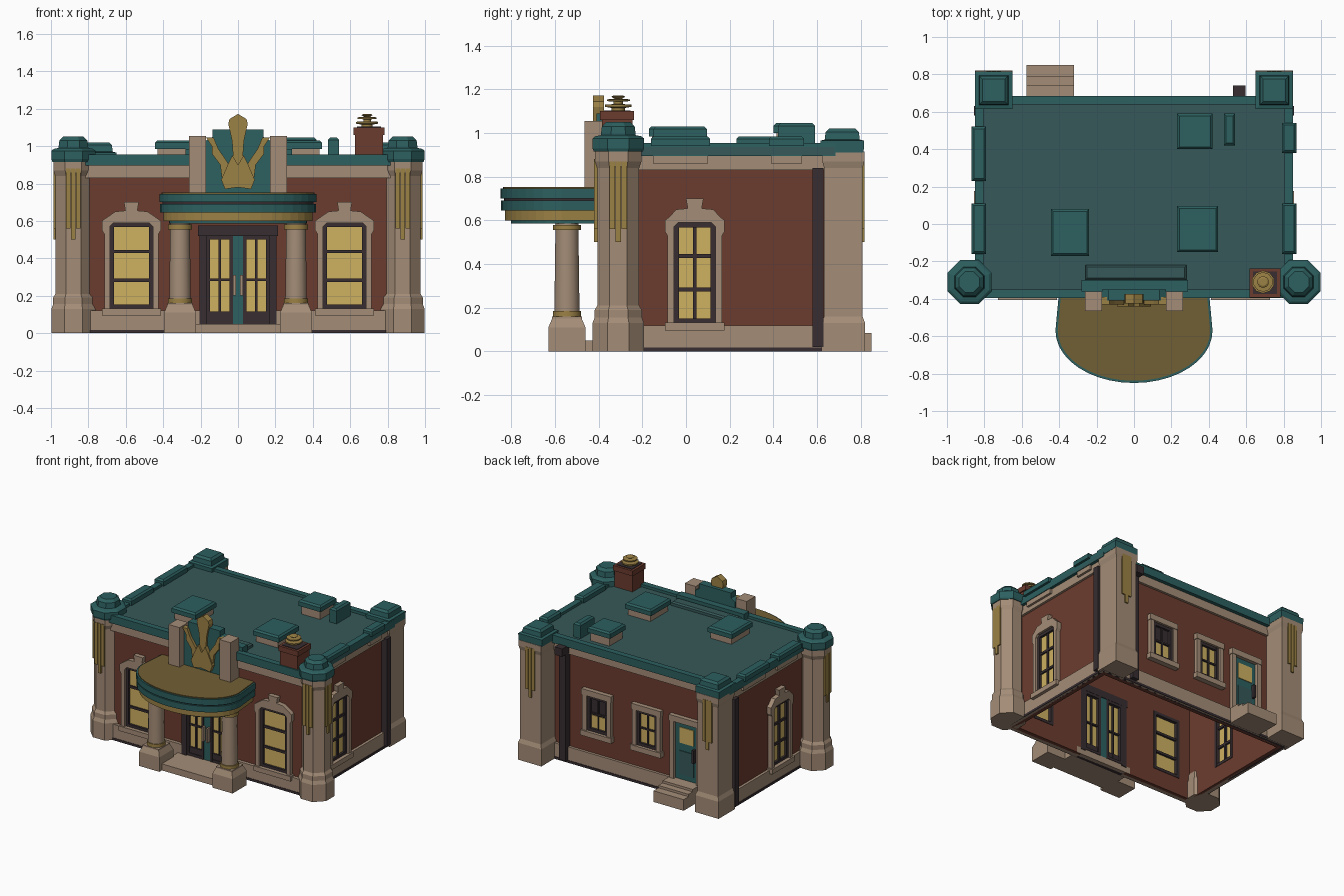
import bpy, bmesh, math
from mathutils import Matrix, Vector

if "Cube" in bpy.data.objects:
    bpy.data.objects.remove(bpy.data.objects["Cube"])

COL = dict(stone=(.37, .265, .185), brick=(.15, .045, .028), teal=(.026, .115, .115),
           roof_teal=(.038, .098, .10), dark=(.038, .027, .03), gold=(.33, .22, .06),
           glass_yellow=(.62, .44, .12), olive=(.17, .118, .035))
MAT = {}
for k, c in COL.items():
    MAT[k] = bpy.data.materials.new(k)
    MAT[k].diffuse_color = (*c, 1)
I = Matrix.Identity(4)


def finish(name, bm, mat, M=I):
    bm.transform(M)
    bmesh.ops.recalc_face_normals(bm, faces=bm.faces)
    me = bpy.data.meshes.new(name)
    bm.to_mesh(me)
    bm.free()
    me.materials.append(MAT[mat])
    ob = bpy.data.objects.new(name, me)
    bpy.context.collection.objects.link(ob)
    return ob


def skin(name, rings, mat, M=I):
    """Closed solid through equal-length rings of points."""
    bm = bmesh.new()
    vs = [[bm.verts.new(p) for p in r] for r in rings]
    n = len(vs[0])
    for a, b in zip(vs, vs[1:]):
        for i in range(n):
            bm.faces.new((a[i], a[(i + 1) % n], b[(i + 1) % n], b[i]))
    bm.faces.new(vs[0])
    bm.faces.new(vs[-1])
    return finish(name, bm, mat, M)


def box(name, x0, x1, y0, y1, z0, z1, mat, M=I, t=0):
    r = lambda z, t: [(x0 + t, y0 + t, z), (x1 - t, y0 + t, z), (x1 - t, y1 - t, z), (x0 + t, y1 - t, z)]
    rings = [r(z0, 0), r(z1, 0)] if not t else [r(z0, 0), r(z1 - t, 0), r(z1, t)]
    return skin(name, rings, mat, M)


def turned(name, x, y, n, prof, mat):
    """n-sided post; prof = (z, distance to flat side)."""
    c = math.cos(math.pi / n)
    ang = [(2 * i + 1) * math.pi / n for i in range(n)]
    ob = skin(name, [[(x + h / c * math.cos(a), y + h / c * math.sin(a), z) for a in ang] for z, h in prof], mat)
    if n > 8:
        for p in ob.data.polygons:
            p.use_smooth = len(p.vertices) == 4 and abs(p.normal.z) < .3
    return ob


def prism(name, pts, d0, d1, mat, M=I):
    """(x, z) outline extruded along y."""
    return skin(name, [[(x, d, z) for x, z in pts] for d in (d0, d1)], mat, M)


def shell(name, x, y0, y1, z0, z1, th, mat):
    """Open rectangular ring of wall."""
    bm = bmesh.new()
    o = [(-x, y0), (x, y0), (x, y1), (-x, y1)]
    i = [(-x + th, y0 + th), (x - th, y0 + th), (x - th, y1 - th), (-x + th, y1 - th)]
    L = [[bm.verts.new((*p, z)) for p in q] for q, z in ((o, z0), (o, z1), (i, z1), (i, z0))]
    for a, b in zip(L, L[1:] + L[:1]):
        for k in range(4):
            bm.faces.new((a[k], a[(k + 1) % 4], b[(k + 1) % 4], b[k]))
    return finish(name, bm, mat)


SIDE = dict(front=(0, .36), right=(90, .81), back=(180, .64), left=(-90, .81))


def on(side, u):
    a, d = SIDE[side]
    return Matrix.Rotation(math.radians(a), 4, 'Z') @ Matrix.Translation((u, -d, 0))


# --- walls, plinth, cornice, roof ---
walls = shell("brick_walls", .81, -.36, .64, 0, .91, .03, 'brick')
plinth = shell("stone_plinth", .83, -.385, .66, 0, .12, .03, 'stone')
shell("dark_footing", .834, -.388, .664, 0, .018, .03, 'dark')
shell("stone_cornice", .828, -.38, .658, .83, .905, .03, 'stone')
box("roof_slab", -.845, .85, -.39, .68, .90, .935, 'roof_teal')
shell("roof_rim", .85, -.395, .685, .895, .955, .045, 'teal')

cuts = []


def opening(side, u, w, z0, z1):
    cuts.append(box("cutter", -w, w, -.06, .06, z0, z1, 'dark', on(side, u)))


def lights(name, M, w, z0, z1, cols, rows, frame, bar=.012, edge=.022, pane='glass_yellow'):
    """Frame, glazing bars and pane filling an opening."""
    for s in (-1, 1):
        box(name + "_stile", s * w, s * (w - edge), -.018, .034, z0, z1, frame, M)
    for a, b in ((z0, z0 + edge), (z1 - edge, z1)):
        box(name + "_rail", -w, w, -.017, .033, a, b, frame, M)
    for i in range(1, cols):
        x = -w + 2 * w * i / cols
        box(name + "_bar", x - bar / 2, x + bar / 2, -.01, .022, z0, z1, frame, M)
    for j in range(1, rows):
        z = z0 + (z1 - z0) * j / rows
        box(name + "_bar", -w, w, -.011, .023, z - bar / 2, z + bar / 2, frame, M)
    box(name + "_pane", -w, w, 0, .008, z0, z1, pane, M)


# --- tall windows with shouldered stone surrounds and keystones ---
for side, u, w in (("front", -.57, .115), ("front", .57, .115), ("right", .04, .095), ("left", -.04, .095)):
    M, o = on(side, u), w + .042
    opening(side, u, w, .13, .59)
    half = [(.04, .70), (.032, .655), (.085, .65), (o - .02, .615), (o, .60), (o, .55), (o - .012, .53),
            (o - .012, .1), (w, .1), (w, .57), (w - .02, .59)]
    prism(side + "_window_surround", half + [(-x, z) for x, z in reversed(half)], -.034, 0, 'stone', M)
    box(side + "_window_sill", -o, o, -.045, 0, .095, .132, 'stone', M)
    lights(side + "_window", M, w, .13, .59, 1 if side == "front" else 2, 3, 'dark', .018)

# --- small rear windows ---
for u, pane in ((-.29, 'dark'), (.13, 'glass_yellow')):
    M = on("back", u)
    opening("back", u, .085, .29, .56)
    for s in (-1, 1):
        box("rear_window_jamb", s * .085, s * .12, -.03, 0, .25, .60, 'stone', M)
    box("rear_window_head", -.125, .125, -.034, 0, .56, .605, 'stone', M)
    box("rear_window_sill", -.13, .13, -.04, 0, .25, .29, 'stone', M)
    lights("rear_window", M, .085, .29, .56, 2, 2, 'dark', pane=pane)
    if pane == 'dark':
        box("rear_window_lit_pane", -.06, .06, -.005, .0, .315, .41, 'glass_yellow', M)

# --- rear service door and steps ---
M = on("back", .46)
opening("back", .46, .095, .11, .56)
for s in (-1, 1):
    box("rear_door_jamb", s * .095, s * .13, -.03, 0, .08, .60, 'stone', M)
box("rear_door_head", -.135, .135, -.034, 0, .56, .605, 'stone', M)
box("rear_door_leaf", -.095, .095, -.006, .02, .11, .56, 'teal', M)
box("rear_door_pane", -.06, .06, -.012, -.005, .40, .52, 'glass_yellow', M)
box("rear_door_panel", -.06, .06, -.012, -.005, .16, .34, 'roof_teal', M)
box("rear_door_handle", .06, .078, -.035, 0, .28, .38, 'dark', M)
for i, y in enumerate((.85, .79, .74)):
    box("rear_step", -.575, -.32, .64, y, .03 * (i > 0), .085 + .018 * i, 'stone')

# --- main double door ---
M = on("front", 0)
opening("front", 0, .2, -.01, .57)
for s in (-1, 1):
    box("door_post", s * .165, s * .205, -.03, .035, .04, .57, 'dark', M)
    Ml = on("front", s * .098)
    lights("door_leaf", Ml, .072, .05, .52, 2, 2, 'dark', edge=.02)
    box("door_kick_panel", -.06, .06, -.012, .02, .05, .115, 'dark', Ml)
    box("door_handle", s * .012, s * .026, -.045, -.01, .2, .31, 'stone', M)
box("door_lintel", -.215, .215, -.04, .035, .52, .575, 'dark', M)
box("door_meeting_stile", -.028, .028, -.014, .03, .05, .52, 'teal', M)
box("entrance_step", -.24, .24, -.6, -.33, 0, .05, 'stone')

# cut the openings, then drop the cutters
for ob in (walls, plinth):
    for c in cuts:
        m = ob.modifiers.new("cut", 'BOOLEAN')
        m.object, m.operation, m.solver = c, 'DIFFERENCE', 'EXACT'
    dg = bpy.context.evaluated_depsgraph_get()
    me = bpy.data.meshes.new_from_object(ob.evaluated_get(dg))
    ob.modifiers.clear()
    ob.data = me
for c in cuts:
    bpy.data.objects.remove(c)

for s in (-1, 1):
    # --- front corner towers (octagonal) ---
    x, y = s * .88, -.31
    turned("front_tower", x, y, 8, [(0, .118), (.13, .118), (.155, .108), (.19, .108), (.21, .096), (.84, .096),
                                    (.87, .106), (.92, .106)], 'stone')
    turned("front_tower_cap", x, y, 8, [(.915, .112), (.93, .118), (.975, .118), (.985, .105), (.99, .08),
                                        (1.03, .075), (1.05, .055)], 'teal')
    # --- rear corner piers (square) ---
    turned("rear_pier", s * .75, .72, 4, [(0, .10), (.13, .10), (.16, .088), (.84, .088), (.87, .096), (.915, .096)], 'stone')
    turned("rear_pier_cap", s * .75, .715, 4, [(.91, .098), (.965, .1), (.97, .08), (1.005, .076), (1.02, .06)], 'teal')
    # --- hanging gold strips ---
    for k, (du, z) in enumerate(((-.027, .56), (0, .50), (.027, .56))):
        box("gold_strip_front", x + du - .012, x + du + .012, -.42, -.40, z, .88, 'gold')
        box("gold_strip_side", s * .97, s * .986, y + du - .012, y + du + .012, z, .88, 'gold')
        box("gold_strip_rear", s * .75 + du - .012, s * .75 + du + .012, .80, .818, z, .88, 'gold')
    # --- side drainpipes and roof-edge blocks ---
    box("side_drainpipe", s * .8, s * .855, .58, .63, .02, .84, 'dark')
    for a, b in ((-.16, .11), (.38, .54) if s > 0 else (.23, .52)):
        box("edge_block", s * .80, s * .845, a + .01, b - .01, .86, .95, 'stone')
        box("edge_block_cap", *sorted((s * .79, s * .868)), a, b, .94, .985, 'teal', t=.012)
    # --- canopy columns ---
    px, py = s * .31, -.545
    turned("canopy_pedestal", px, py, 4, [(0, .085), (.11, .085), (.15, .068), (.16, .068)], 'stone')
    turned("canopy_column", px, py, 16, [(.15, .058), (.60, .052)], 'stone')
    for z in (.16, .555):
        turned("canopy_column_ring", px, py, 16, [(z, .064), (z + .025, .064)], 'gold')
    # --- crest pillars and gold feathers ---
    box("crest_pillar", s * .17, s * .262, -.465, -.36, .74, 1.055, 'stone')
    feather = [(.03, .79), (.085, .82), (.095, .90), (.14, .96), (.14, 1.0), (.17, 1.045), (.13, 1.045), (.105, .985),
               (.06, .92), (.03, .86)]
    prism("crest_feather", [(s * a, b) for a, b in feather], -.43, -.39, 'gold')
    prism("crest_lower_leaf", [(s * a, b) for a, b in ((0, .78), (.07, .77), (.09, .82), (.055, .9), (.03, .95), (0, .9))],
          -.44, -.39, 'gold')

# --- rear drainpipe ---
box("rear_drainpipe", .535, .59, .63, .69, .02, .86, 'dark')
box("rear_drainpipe_head", .53, .595, .65, .74, .84, .90, 'dark')

# --- canopy: bow-fronted stacked bands ---
SW = Matrix(((1, 0, 0, 0), (0, 0, 1, 0), (0, 1, 0, 0), (0, 0, 0, 1)))
for name, z0, z1, g, mat in (("soffit", .585, .605, .05, 'teal'), ("gold_band", .60, .645, .022, 'gold'),
                             ("lower_band", .645, .69, .004, 'teal'), ("groove", .69, .703, .016, 'dark'),
                             ("upper_band", .70, .745, 0, 'teal'), ("top", .744, .752, .012, 'olive')):
    arc = [((.42 - g) * math.cos(a), -.57 - (.28 - g) * math.sin(a)) for a in [math.pi * i / 20 for i in range(21)]]
    prism("canopy_" + name, [(.40 - g, -.355)] + arc + [(-.40 + g, -.355)], z0, z1, mat, SW)

# --- crest panel, backing and centre blade ---
prism("crest_panel", [(-.17, .74), (.17, .74), (.17, 1.03), (.135, 1.05), (.135, 1.09), (-.135, 1.09), (-.135, 1.05),
                      (-.17, 1.03)], -.41, -.35, 'teal')
box("crest_backing", -.28, .29, -.36, -.30, .9, .985, 'teal')
box("crest_backing_step", -.26, .28, -.30, -.22, .9, .965, 'roof_teal', t=.01)
prism("crest_blade", [(-.02, .85), (.02, .85), (.032, 1.03), (.052, 1.12), (.045, 1.145), (0, 1.172), (-.045, 1.145),
                      (-.052, 1.12), (-.032, 1.03)], -.425, -.375, 'gold')

# --- roof vents ---
for x0, x1, y0, y1, z in ((-.445, -.24, -.17, .08, 1.03), (.23, .45, -.15, .095, 1.03), (.23, .42, .40, .59, 1.045)):
    box("vent_base", x0 + .015, x1 - .015, y0 + .015, y1 - .015, .92, z - .04, 'stone')
    box("vent_lid", x0, x1, y0, y1, z - .045, z, 'teal', t=.012)
box("small_vent", .48, .54, .42, .59, .92, 1.045, 'teal', t=.012)

# --- chimney with gold finial ---
box("chimney", .625, .775, -.385, -.245, .90, 1.08, 'brick')
box("chimney_rim", .617, .783, -.393, -.237, 1.06, 1.10, 'brick')
box("chimney_top", .635, .765, -.375, -.255, 1.098, 1.104, 'dark')
turned("chimney_finial", .69, -.31, 10, [(1.1, .03), (1.115, .03), (1.12, .058), (1.13, .058), (1.132, .02), (1.143, .02),
                                         (1.146, .05), (1.154, .05), (1.156, .016), (1.166, .03), (1.172, .02)], 'gold')

for m in bpy.data.materials:
    if m.users and not m.is_grease_pencil:
        m.use_nodes = True
        m.node_tree.nodes["Principled BSDF"].inputs["Base Color"].default_value = m.diffuse_color
